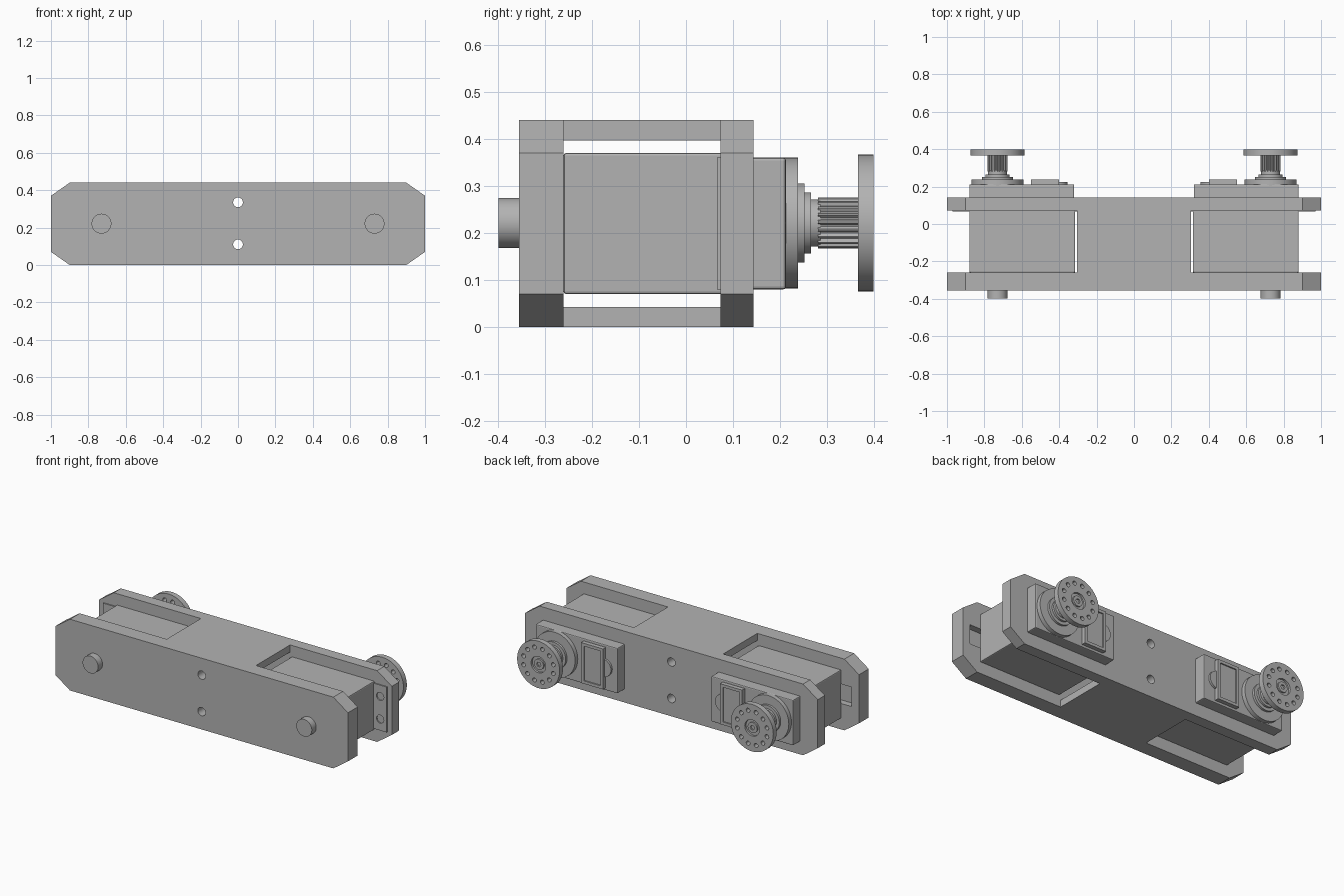
import bpy, bmesh, math
from mathutils import Matrix, Vector

if "Cube" in bpy.data.objects:
    bpy.data.objects.remove(bpy.data.objects["Cube"])

grey = bpy.data.materials.new("plain_grey")
grey.use_nodes = True
colour = (0.45, 0.45, 0.45, 1)
grey.diffuse_color = colour
grey.node_tree.nodes["Principled BSDF"].inputs["Base Color"].default_value = colour

AXIS_X, AXIS_Z = 0.73, 0.221   # shaft position


def finish(name, bm):
    bmesh.ops.recalc_face_normals(bm, faces=bm.faces)
    mesh = bpy.data.meshes.new(name)
    bm.to_mesh(mesh)
    bm.free()
    mesh.materials.append(grey)
    ob = bpy.data.objects.new(name, mesh)
    bpy.context.collection.objects.link(ob)
    return ob


def prism(name, points, y0, y1):
    """Extrude an x/z outline along y."""
    bm = bmesh.new()
    face = bm.faces.new([bm.verts.new((x, y0, z)) for x, z in points])
    new = bmesh.ops.extrude_face_region(bm, geom=[face])["geom"]
    verts = [v for v in new if isinstance(v, bmesh.types.BMVert)]
    bmesh.ops.translate(bm, verts=verts, vec=(0, y1 - y0, 0))
    return finish(name, bm)


def box(name, xs, ys, zs, bevel=0):
    x0, x1 = sorted(xs)
    z0, z1 = zs
    ob = prism(name, [(x0, z0), (x1, z0), (x1, z1), (x0, z1)], *ys)
    if bevel:
        mod = ob.modifiers.new("soft_edges", "BEVEL")
        mod.width, mod.segments = bevel, 2
    return ob


def ring(cx, cz, r, n=48):
    return [(cx + r * math.cos(math.tau * i / n), cz + r * math.sin(math.tau * i / n))
            for i in range(n)]


def disc(name, cx, cz, r, y0, y1, n=48):
    return smooth(prism(name, ring(cx, cz, r, n), y0, y1))


def smooth(ob):
    bpy.ops.object.select_all(action="DESELECT")
    ob.select_set(True)
    bpy.context.view_layer.objects.active = ob
    bpy.ops.object.shade_smooth_by_angle(angle=math.radians(30))
    return ob


def cut(ob, cutters):
    """Subtract each cutter, then remove it."""
    bpy.context.view_layer.objects.active = ob
    for c in cutters:
        mod = ob.modifiers.new("cut", "BOOLEAN")
        mod.operation, mod.solver, mod.object = "DIFFERENCE", "EXACT", c
        bpy.ops.object.modifier_apply(modifier=mod.name)
        bpy.data.objects.remove(c)
    return ob


# Bracket: chamfered block, hollow through the middle, open at both ends
quarter = [(1, 0.07), (0.9, 0), (-0.9, 0), (-1, 0.07)]
outline = quarter + [(x, 0.44 - z) for x, z in reversed(quarter)]
frame = prism("bracket", outline, -0.355, 0.143)
cutters = [box("tunnel", (-0.5, 0.5), (-0.26, 0.073), (0.043, 0.396))]
for s in (1, -1):
    cutters.append(box("end_opening", (s * 0.305, s * 1.1), (-0.26, 0.073), (-0.1, 0.6)))
    cutters.append(box("cable_pocket", (s * 0.6, s * 0.95), (-0.3, -0.25), (0.16, 0.28)))
for z in (0.11, 0.335):
    cutters.append(prism("screw_hole", ring(0, z, 0.026, 32), -0.5, 0.3))
cut(frame, cutters)

for s, side in ((1, "left"), (-1, "right")):
    cx = s * AXIS_X

    # Motor case, mounting ear and upper case
    box(f"{side}_motor_case", (s * 0.315, s * 0.88), (-0.26, 0.09), (0.07, 0.37), 0.006)
    ear = box(f"{side}_mounting_ear", (s * 0.305, s * 0.97), (0.066, 0.08), (0.08, 0.36))
    cut(ear, [prism("ear_hole", ring(s * 0.925, z, 0.025, 24), 0, 0.2) for z in (0.15, 0.29)])
    box(f"{side}_upper_case", (s * 0.32, s * 0.88), (0.08, 0.212), (0.08, 0.36), 0.006)

    # Raised gear cover: framed plate, round end and small boss
    plate = box(f"{side}_cover_plate", (s * 0.4, s * 0.55), (0.2, 0.238), (0.095, 0.345))
    cut(plate, [box("cover_inset", (s * 0.418, s * 0.532), (0.23, 0.3), (0.113, 0.327))])
    disc(f"{side}_cover_boss", s * 0.41, AXIS_Z, 0.055, 0.2, 0.225, 32)
    disc(f"{side}_gear_cover", cx, AXIS_Z, 0.139, 0.2, 0.238)

    # Stepped collar under the output shaft
    for i, (r, y1) in enumerate(((0.084, 0.252), (0.065, 0.265), (0.05, 0.285))):
        disc(f"{side}_collar_{i + 1}", cx, AXIS_Z, r, 0.23, y1)

    # Splined shaft
    teeth = 20
    spline = []
    for i in range(teeth * 4):
        r = 0.054 if i % 4 < 2 else 0.047
        a = math.tau * i / (teeth * 4)
        spline.append((cx + r * math.cos(a), AXIS_Z + r * math.sin(a)))
    prism(f"{side}_spline", spline, 0.28, 0.368)

    # Drilled horn disc with a recessed hub and centre screw
    horn = prism(f"{side}_horn", ring(cx, AXIS_Z, 0.145, 64), 0.365, 0.398)
    holes = [prism("hub_recess", ring(cx, AXIS_Z, 0.05, 32), 0.385, 0.45)]
    for i in range(12):
        a = math.tau * (i + 0.5) / 12
        holes.append(prism("horn_hole", ring(cx + 0.105 * math.cos(a),
                                             AXIS_Z + 0.105 * math.sin(a), 0.013, 16), 0.3, 0.5))
    smooth(cut(horn, holes))
    screw = prism(f"{side}_centre_screw", ring(cx, AXIS_Z, 0.032, 32), 0.38, 0.395)
    smooth(cut(screw, [prism("screw_socket", ring(cx, AXIS_Z, 0.015, 6), 0.386, 0.45)]))

    # Pivot pin on the front
    disc(f"{side}_pivot_pin", cx, AXIS_Z, 0.053, -0.398, -0.34)
